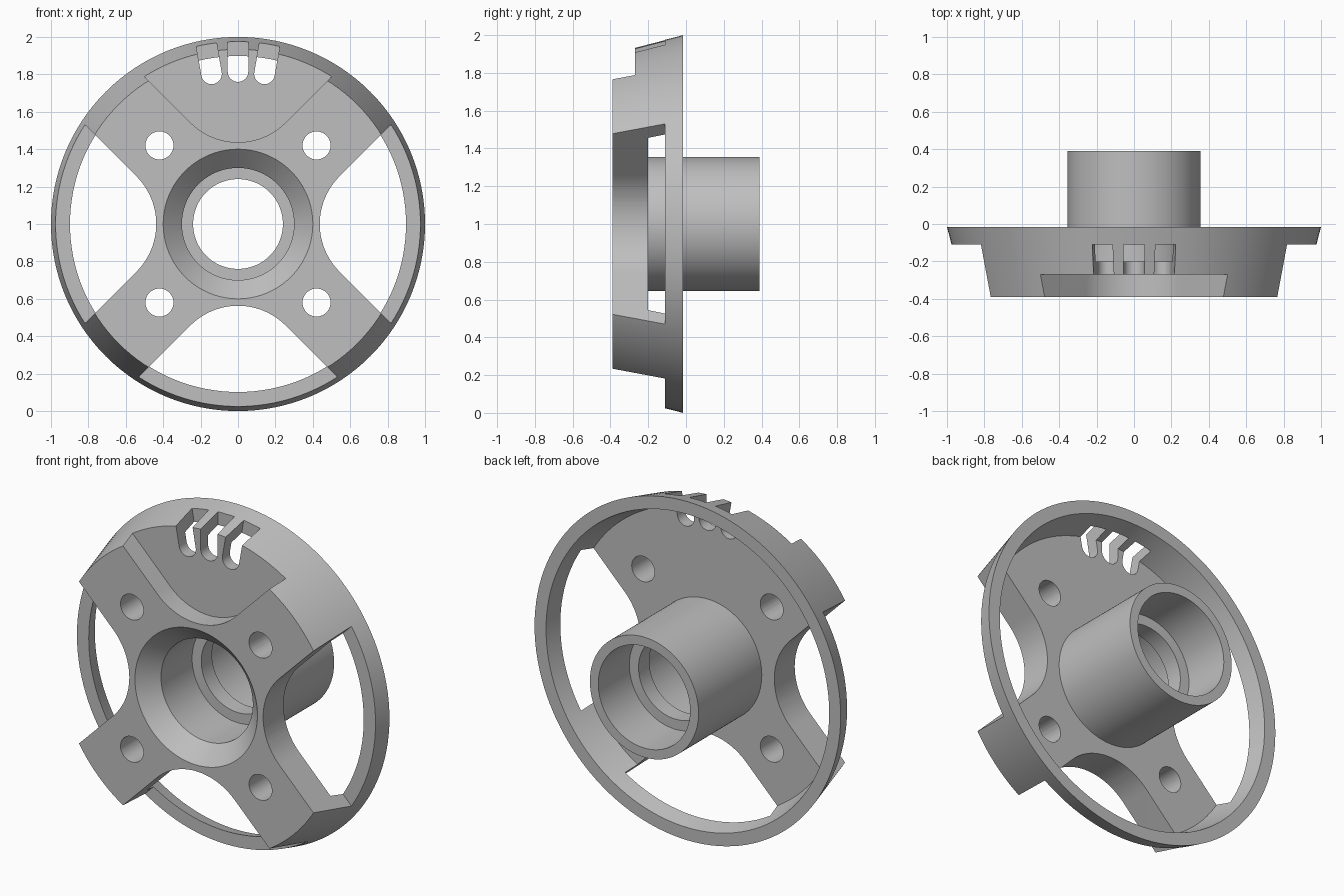
import bpy, bmesh
from math import sin, cos, pi, radians, sqrt
from mathutils import Matrix, Vector

if "Cube" in bpy.data.objects:
    bpy.data.objects.remove(bpy.data.objects["Cube"], do_unlink=True)

CENTRE = Vector((0, 0, 1))
FRONT, STEP, FLANGE = -0.39, -0.27, -0.11   # depth planes along y
SEGMENTS = 128

grey = bpy.data.materials.new("grey metal")
grey.use_nodes = True
colour = (0.52, 0.52, 0.52, 1)
grey.diffuse_color = colour
grey.node_tree.nodes["Principled BSDF"].inputs["Base Color"].default_value = colour


def make_object(name, bm):
    bmesh.ops.recalc_face_normals(bm, faces=bm.faces)
    mesh = bpy.data.meshes.new(name)
    bm.to_mesh(mesh)
    bm.free()
    mesh.materials.append(grey)
    obj = bpy.data.objects.new(name, mesh)
    bpy.context.collection.objects.link(obj)
    return obj


def lathe(name, profile):
    """Turn a closed (radius, y) profile around the wheel axis."""
    bm = bmesh.new()
    rings = []
    for i in range(SEGMENTS):
        a = 2 * pi * i / SEGMENTS
        rings.append([bm.verts.new((r * cos(a), y, 1 + r * sin(a))) for r, y in profile])
    for i in range(SEGMENTS):
        p, q = rings[i], rings[(i + 1) % SEGMENTS]
        for j in range(len(profile)):
            k = (j + 1) % len(profile)
            bm.faces.new((p[j], p[k], q[k], q[j]))
    return make_object(name, bm)


def prism(name, outline, back, turn=0):
    """Cutter: outline in the x-z plane about the axis, running forward from y = back."""
    bm = bmesh.new()
    spin = Matrix.Rotation(radians(turn), 3, 'Y')
    verts = [bm.verts.new(CENTRE + spin @ Vector((x, -0.5, z))) for x, z in outline]
    face = bm.faces.new(verts)
    out = bmesh.ops.extrude_face_region(bm, geom=[face])
    moved = [v for v in out["geom"] if isinstance(v, bmesh.types.BMVert)]
    bmesh.ops.translate(bm, verts=moved, vec=(0, back + 0.5, 0))
    obj = make_object(name, bm)
    obj.hide_render = True
    return obj


def arc(x, z, r, start, end, n):
    return [(x + r * cos(radians(start + (end - start) * i / n)),
             z + r * sin(radians(start + (end - start) * i / n))) for i in range(n + 1)]


# Turned body: face plate, tapered skirt, hub tube with chamfer and inner lip
wheel = lathe("wheel_body", [
    (0.40, FRONT), (0.903, FRONT), (1.0, -0.015), (0.925, -0.015),
    (0.873, -0.2), (0.355, -0.2), (0.355, 0.39), (0.30, 0.39),
    (0.30, 0.1), (0.24, 0.1), (0.24, 0), (0.30, 0), (0.30, -0.29)])

# Right-angled wedge with a rounded inner corner, pointing up
fillet, apex, reach = 0.36, 0.288, 1.2
wedge = arc(0, apex + fillet * sqrt(2), fillet, 225, 315, 24)
wedge += [(reach, apex + reach), (-reach, apex + reach)]
cutters = [prism("window_cutter", wedge, FLANGE, t) for t in (90, 180, 270)]
cutters.append(prism("recess_cutter", wedge, STEP))

# Three round-ended slots through the top of the skirt
slot = arc(0, 0.815, 0.055, 180, 360, 20) + [(0.055, 0.975), (-0.055, 0.975)]
cutters += [prism("slot_cutter", slot, FLANGE, t) for t in (-10, 0, 10)]

# Bolt holes in the arms
for sx in (-1, 1):
    for sz in (-1, 1):
        circle = arc(0.42 * sx, 0.42 * sz, 0.075, 0, 360, 40)[:-1]
        cutters.append(prism("bolt_hole_cutter", circle, -0.15))

for cutter in cutters:
    mod = wheel.modifiers.new(cutter.name, 'BOOLEAN')
    mod.operation = 'DIFFERENCE'
    mod.solver = 'EXACT'
    mod.object = cutter

# Bake the cuts and drop the cutters
graph = bpy.context.evaluated_depsgraph_get()
baked = bpy.data.meshes.new_from_object(wheel.evaluated_get(graph))
wheel.modifiers.clear()
wheel.data = baked
baked.materials.clear()
baked.materials.append(grey)
for poly in baked.polygons:
    poly.material_index = 0
for cutter in cutters:
    bpy.data.objects.remove(cutter, do_unlink=True)

bpy.ops.object.select_all(action='DESELECT')
wheel.select_set(True)
bpy.context.view_layer.objects.active = wheel
bpy.ops.object.shade_smooth_by_angle(angle=radians(25))
